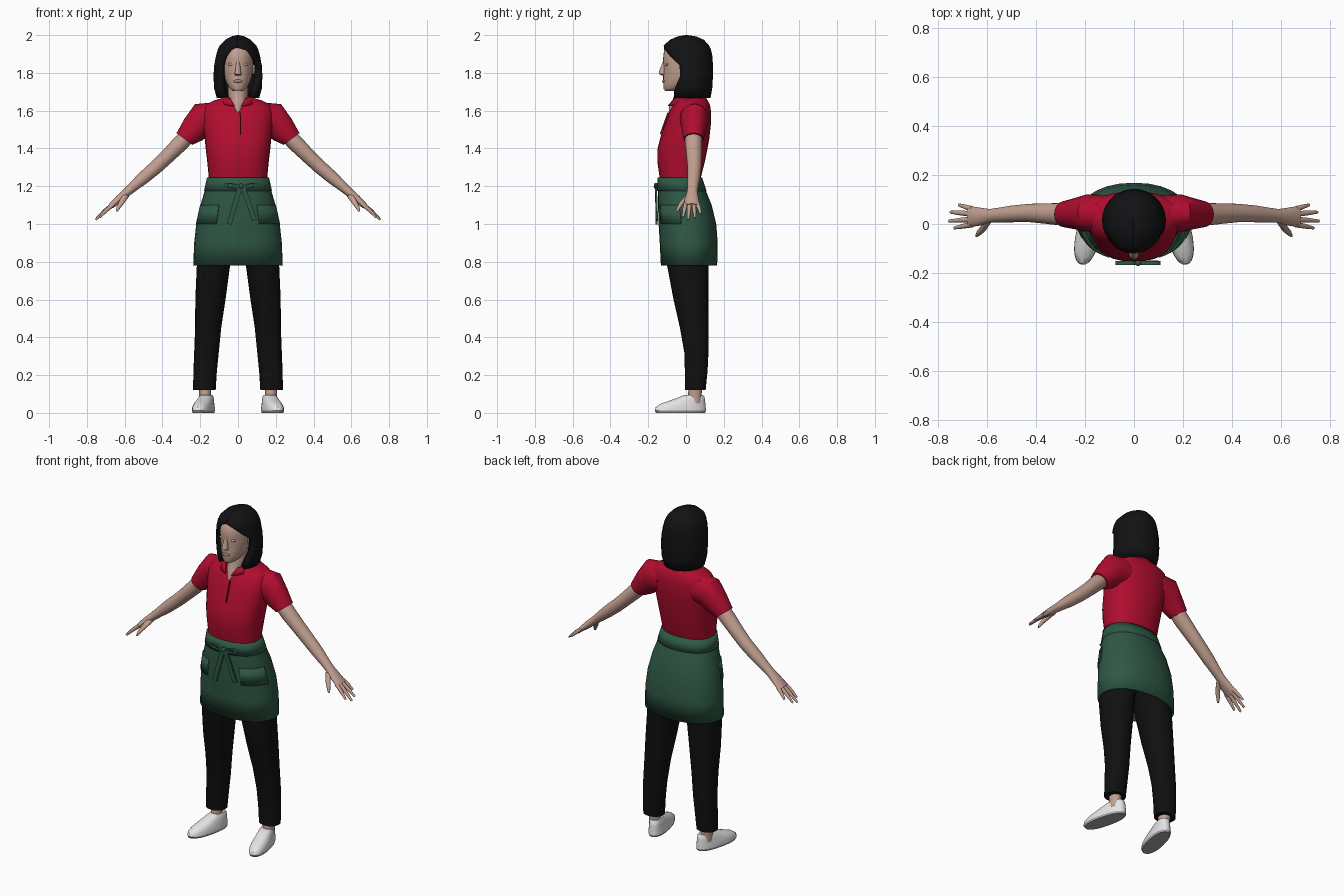
import bpy, bmesh
from math import sin, cos, radians, copysign
from mathutils import Matrix, Vector

if "Cube" in bpy.data.objects:
    bpy.data.objects.remove(bpy.data.objects["Cube"])


def material(name, r, g, b):
    mat = bpy.data.materials.new(name)
    mat.use_nodes = True
    mat.diffuse_color = (r, g, b, 1)
    shader = next(n for n in mat.node_tree.nodes if n.type == "BSDF_PRINCIPLED")
    shader.inputs["Base Color"].default_value = (r, g, b, 1)
    shader.inputs["Roughness"].default_value = 0.8
    return mat


skin = material("skin", 0.54, 0.35, 0.28)
lip = material("lip pink", 0.42, 0.22, 0.18)
black = material("hair black", 0.006, 0.006, 0.007)
trouser = material("trouser black", 0.005, 0.005, 0.005)
red = material("shirt red", 0.44, 0.004, 0.028)
dark_red = material("seam red", 0.2, 0.003, 0.015)
green = material("apron green", 0.028, 0.098, 0.058)
white = material("shoe white", 0.78, 0.78, 0.78)
grey = material("sole grey", 0.4, 0.4, 0.4)

SEGMENTS = 28


def ring(x, y, z, ru, rv, tilt=0, start=0, end=360, power=2.0):
    """Superellipse section; angle zero faces the front, tilt turns it about y."""
    closed = end - start >= 360
    count = SEGMENTS if closed else SEGMENTS + 1
    points, t = [], radians(tilt)
    for i in range(count):
        a = radians(start + (end - start) * i / SEGMENTS)
        u = ru * copysign(abs(sin(a)) ** (2 / power), sin(a))
        v = -rv * copysign(abs(cos(a)) ** (2 / power), cos(a))
        points.append(Vector((x + u * cos(t), y + v, z + u * sin(t))))
    return points


def level(z, half_width, front, back, x=0, **options):
    """Horizontal section given by its front and back limits."""
    return ring(x, (front + back) / 2, z, half_width, (back - front) / 2, **options)


def finish(name, bm, mat, mirror=False, thick=0.0, angle=40):
    mesh = bpy.data.meshes.new(name)
    bm.to_mesh(mesh)
    bm.free()
    for face in mesh.polygons:
        face.use_smooth = True
    mesh.set_sharp_from_angle(angle=radians(angle))
    mesh.materials.append(mat)
    obj = bpy.data.objects.new(name, mesh)
    bpy.context.collection.objects.link(obj)
    if thick:
        solid = obj.modifiers.new("thickness", "SOLIDIFY")
        solid.thickness, solid.offset = thick, -1
    if mirror:
        obj.modifiers.new("mirror", "MIRROR")
    return obj


def loft(name, rings, mat, cap=True, wrap=True, **options):
    bm = bmesh.new()
    loops = [[bm.verts.new(p) for p in r] for r in rings]
    n = len(loops[0])
    for low, high in zip(loops, loops[1:]):
        for i in range(n if wrap else n - 1):
            j = (i + 1) % n
            bm.faces.new((low[i], low[j], high[j], high[i]))
    if cap:
        bm.faces.new(loops[0][::-1])
        bm.faces.new(loops[-1])
        bmesh.ops.recalc_face_normals(bm, faces=bm.faces)
    return finish(name, bm, mat, **options)


def blob(name, place, size, mat, mirror=False, turn=0):
    bm = bmesh.new()
    bmesh.ops.create_uvsphere(bm, u_segments=14, v_segments=8, radius=1)
    bm.transform(Matrix.Translation(place) @ Matrix.Rotation(radians(turn), 4, "Y")
                 @ Matrix.Diagonal((*size, 1)))
    return finish(name, bm, mat, mirror)


def strap(name, a, b, width, depth, mat, mirror=False):
    """Flat bar between two points, wide along x."""
    a, b = Vector(a), Vector(b)
    along = (b - a).normalized()
    side = Vector((0, 1, 0)).cross(along).normalized()
    out = along.cross(side)
    bm = bmesh.new()
    bmesh.ops.create_cube(bm, size=1)
    for v in bm.verts:
        v.co = ((a + b) / 2 + along * v.co.z * (b - a).length
                + side * v.co.x * width + out * v.co.y * depth)
    bmesh.ops.recalc_face_normals(bm, faces=bm.faces)
    return finish(name, bm, mat, mirror)


# Head, neck and face
loft("head", [level(*r) for r in (
    (1.705, .028, -.112, -.05), (1.72, .045, -.12, 0), (1.745, .06, -.12, .04),
    (1.78, .073, -.121, .08), (1.82, .08, -.117, .1), (1.87, .084, -.122, .11),
    (1.92, .08, -.116, .1), (1.96, .06, -.08, .08))], skin, angle=60)
loft("neck", [level(*r) for r in (
    (1.595, .02, -.092, .05), (1.62, .035, -.088, .06), (1.65, .05, -.074, .065),
    (1.7, .053, -.055, .06), (1.76, .053, -.06, .06))], skin)
loft("nose", [level(*r) for r in (
    (1.785, .014, -.125, -.1), (1.795, .02, -.144, -.1), (1.81, .015, -.142, -.1),
    (1.86, .009, -.122, -.1))], skin)
blob("lips", (0, -.117, 1.756), (.025, .009, .009), lip)
blob("eyes", (.036, -.101, 1.845), (.018, .01, .008), skin, mirror=True)
blob("ears", (.084, -.005, 1.825), (.012, .02, .034), skin, mirror=True)

# Bobbed hair, open round the face and swept behind one ear
hair_levels = (
    (1.668, .113, -.1, .13, 46, 46), (1.72, .127, -.106, .139, 52, 50),
    (1.78, .13, -.112, .143, 68, 48), (1.84, .126, -.12, .143, 70, 46),
    (1.89, .117, -.126, .14, 46, 36), (1.925, .107, -.123, .132, 24, 20),
    (1.945, .097, -.118, .122, 0, 0), (1.975, .068, -.085, .095, 0, 0),
    (1.993, .035, -.045, .055, 0, 0), (2.0, .004, -.004, .008, 0, 0))
loft("hair", [level(z, w, f, b, start=l, end=359.9 - r)
              for z, w, f, b, l, r in hair_levels],
     black, cap=False, wrap=False, thick=.035)

# Polo shirt
loft("shirt_body", [level(*r, power=2.3) for r in (
    (1.21, .153, -.135, .07), (1.27, .157, -.143, .085), (1.33, .163, -.152, .1),
    (1.39, .17, -.152, .112), (1.45, .176, -.138, .123), (1.53, .187, -.112, .132),
    (1.59, .19, -.09, .133), (1.63, .175, -.068, .127), (1.655, .125, -.05, .115),
    (1.67, .07, -.04, .09))], red)
loft("sleeves", [ring(*r) for r in (
    (.11, .04, 1.56, .085, .078, 85), (.19, .045, 1.553, .09, .076, 65),
    (.236, .042, 1.5, .074, .064, 50), (.284, .04, 1.45, .052, .053, 37))],
    red, mirror=True)
collar = [level(*r, start=s, end=360 - s) for r, s in (
    ((1.648, .098, -.098, .118), 12), ((1.68, .078, -.076, .1), 32))]
for loop in collar:
    for p in loop:
        p.z += .22 * min(p.y, 0)
loft("collar", collar, red, cap=False, wrap=False, thick=.008)
strap("placket", (.012, -.094, 1.59), (.014, -.135, 1.475), .006, .008, dark_red)

# Arms and hands
loft("arms", [ring(*r) for r in (
    (.25, .04, 1.485, .043, .045, 40), (.31, .04, 1.422, .043, .045, 43),
    (.37, .043, 1.362, .039, .041, 45), (.43, .045, 1.305, .037, .037, 48),
    (.5, .041, 1.245, .034, .034, 50), (.56, .036, 1.193, .026, .029, 50),
    (.59, .033, 1.167, .023, .028, 50), (.63, .03, 1.132, .021, .037, 50),
    (.672, .03, 1.096, .015, .043, 50))], skin, mirror=True)
fingers = {"index_finger": (-.002, .732, -.016, 1.035),
           "middle_finger": (.019, .754, .012, 1.022),
           "ring_finger": (.041, .748, .048, 1.032),
           "little_finger": (.061, .714, .078, 1.054)}
for name, (root, x, y, z) in fingers.items():
    loft(name, [ring(.66, root, 1.105, .012, .012, 45),
                ring((.66 + x) / 2, (root + y) / 2, (1.111 + z) / 2, .01, .01, 45),
                ring(x, y, z, .005, .006, 45)], skin, mirror=True)
loft("thumb", [ring(.592, .02, 1.155, .018, .016, 30), ring(.616, -.02, 1.115, .014, .014, 20),
               ring(.632, -.036, 1.09, .011, .011, 15), ring(.642, -.048, 1.066, .005, .006, 10)],
     skin, mirror=True)

# Trousers and ankles
loft("trouser_legs", [ring(*r, power=2.2) for r in (
    (.178, .05, .122, .06, .054), (.174, .054, .22, .062, .06),
    (.167, .055, .32, .065, .064), (.158, .044, .45, .069, .076),
    (.146, .026, .6, .08, .092), (.13, .01, .78, .088, .11),
    (.105, .01, .92, .1, .12), (.09, .005, 1.02, .088, .11))], trouser, mirror=True)
loft("ankles", [ring(*r) for r in (
    (.174, .045, .05, .033, .038), (.174, .047, .1, .031, .036),
    (.176, .05, .14, .034, .036))], skin, mirror=True)

# Slip-on shoes turned outwards
shoe_turn = Matrix.Translation((.176, 0, 0)) @ Matrix.Rotation(radians(13), 4, "Z")
for name, mat, levels in (
        ("soles", grey, ((0, .047, -.163, .104), (.012, .051, -.17, .108))),
        ("shoes", white, ((.012, .051, -.169, .108), (.03, .05, -.165, .107),
                          (.048, .046, -.138, .105), (.066, .041, -.085, .103),
                          (.084, .036, -.035, .1), (.094, .03, -.012, .092)))):
    shoe = [level(*r, power=2.3) for r in levels]
    loft(name, [[shoe_turn @ p for p in r] for r in shoe], mat, mirror=True)

# Apron wrapped round the hips, with waistband and pockets
apron_levels = (
    (.78, .237, -.133, .165), (.9, .232, -.139, .168), (1.0, .221, -.145, .16),
    (1.1, .199, -.148, .136), (1.17, .178, -.149, .108), (1.245, .16, -.144, .08))
loft("apron_skirt", [level(*r, power=2.2) for r in apron_levels], green,
     cap=False, thick=.012)
loft("apron_waistband", [level(*r, power=2.2) for r in (
    (1.175, .18, -.154, .109), (1.247, .164, -.15, .085))], green, cap=False, thick=.02)
for side, start in (("left", 28), ("right", 280)):
    loft(side + "_pocket", [level(z, w + .005, f - .005, b + .005, power=2.2,
                                  start=start, end=start + 52)
                            for z, w, f, b in apron_levels[2:4]],
         green, cap=False, wrap=False, thick=.007)

# Tied bow
for side, x, tilt in (("left", .066, 8), ("right", -.034, -8)):
    bm = bmesh.new()
    rings = []
    for i in range(16):
        a = radians(i * 22.5)
        flat = Vector((cos(a) * .042, 0, sin(a) * .014))
        rings.append([bm.verts.new(flat * k + Vector((0, d, 0)))
                      for k, d in ((1, -.008), (1, .008), (.55, .008), (.55, -.008))])
    for a, b in zip(rings, rings[1:] + rings[:1]):
        for i in range(4):
            j = (i + 1) % 4
            bm.faces.new((a[i], a[j], b[j], b[i]))
    bmesh.ops.recalc_face_normals(bm, faces=bm.faces)
    bm.transform(Matrix.Translation((x, -.159, 1.203))
                 @ Matrix.Rotation(radians(-tilt), 4, "Y"))
    finish(side + "_bow_loop", bm, green)
blob("bow_knot", (.016, -.16, 1.2), (.014, .011, .014), green)
strap("right_bow_tail", (.01, -.159, 1.195), (-.046, -.156, 1.0), .026, .01, green)
strap("left_bow_tail", (.026, -.159, 1.195), (.088, -.153, 1.02), .026, .01, green)
